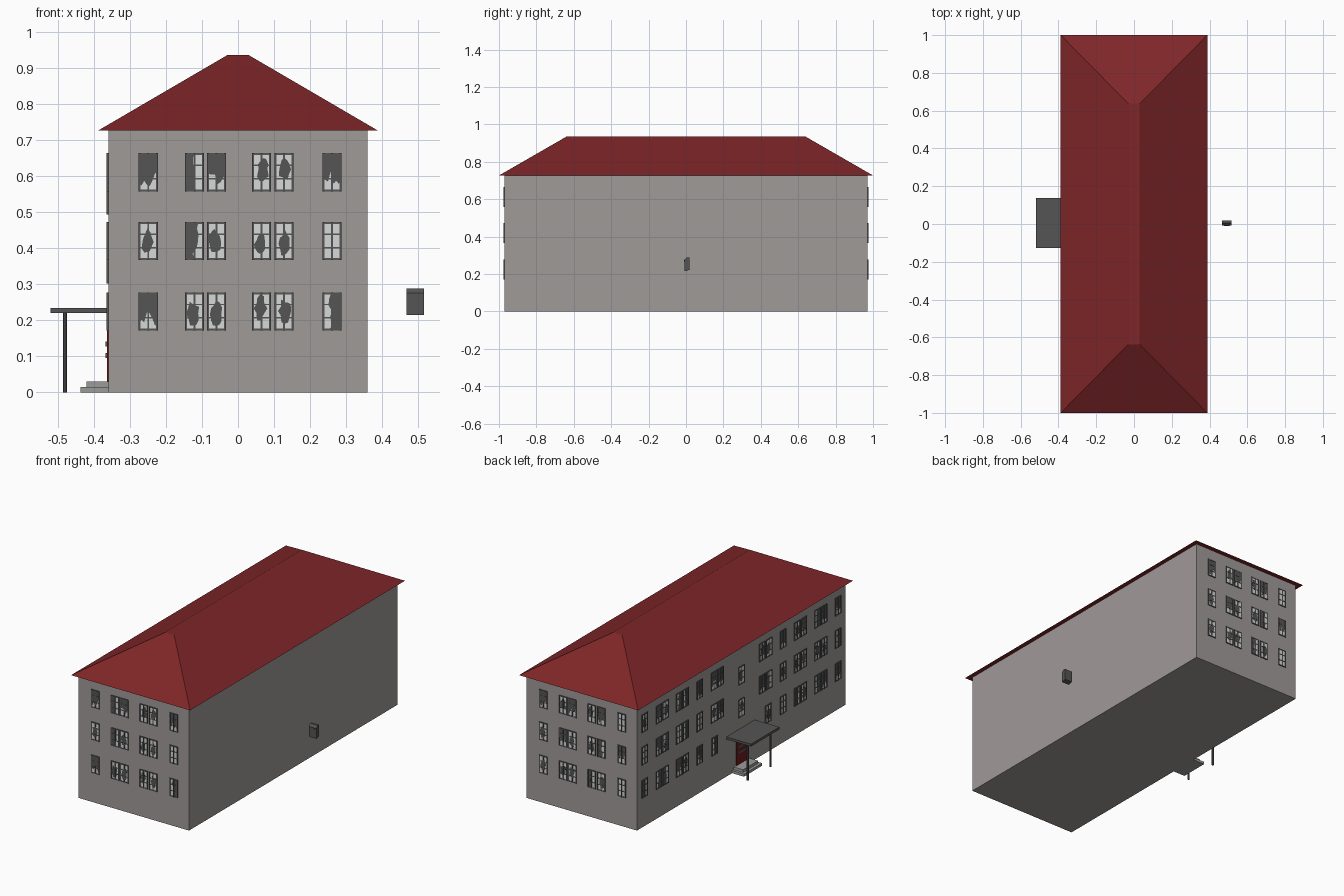
import bpy, bmesh, math, random
from mathutils import Vector

if "Cube" in bpy.data.objects:
    bpy.data.objects.remove(bpy.data.objects["Cube"])
random.seed(4)


def material(name, rgb):
    m = bpy.data.materials.new(name)
    m.diffuse_color = (*rgb, 1)
    m.use_nodes = True
    m.node_tree.nodes["Principled BSDF"].inputs["Base Color"].default_value = m.diffuse_color
    return m


WALL = material("wall_grey", (0.35, 0.325, 0.315))
ROOF = material("roof_red", (0.21, 0.019, 0.021))
DARK = material("dark_grey", (0.09, 0.09, 0.09))
GLASS = material("pale_glass", (0.68, 0.70, 0.70))
DOOR = material("door_red", (0.16, 0.010, 0.010))
STEP = material("step_concrete", (0.33, 0.33, 0.32))


def finish(bm, name, mat):
    bmesh.ops.recalc_face_normals(bm, faces=bm.faces)
    me = bpy.data.meshes.new(name)
    bm.to_mesh(me)
    bm.free()
    me.materials.append(mat)
    ob = bpy.data.objects.new(name, me)
    bpy.context.collection.objects.link(ob)
    return ob


def loft(bm, bottom, top):
    a = [bm.verts.new(p) for p in bottom]
    b = [bm.verts.new(p) for p in top]
    bm.faces.new(a[::-1])
    bm.faces.new(b)
    for i in range(len(a)):
        j = (i + 1) % len(a)
        bm.faces.new((a[i], a[j], b[j], b[i]))


def rect(x0, x1, y0, y1, z):
    return [(x0, y0, z), (x1, y0, z), (x1, y1, z), (x0, y1, z)]


def box(name, x0, x1, y0, y1, z0, z1, mat):
    bm = bmesh.new()
    loft(bm, rect(x0, x1, y0, y1, z0), rect(x0, x1, y0, y1, z1))
    return finish(bm, name, mat)


# main building and hipped roof
box("walls", -0.36, 0.36, -0.97, 0.97, 0, 0.728, WALL)
bm = bmesh.new()
loft(bm, rect(-0.388, 0.388, -1, 1, 0.727), rect(-0.03, 0.03, -0.637, 0.637, 0.936))
finish(bm, "hip_roof", ROOF)

# windows: each wall is (origin, horizontal axis, outward normal)
FRONT = (Vector((0, -0.97, 0)), Vector((1, 0, 0)), Vector((0, -1, 0)))
BACK = (Vector((0, 0.97, 0)), Vector((-1, 0, 0)), Vector((0, 1, 0)))
LEFT = (Vector((-0.36, 0, 0)), Vector((0, -1, 0)), Vector((-1, 0, 0)))
UP = Vector((0, 0, 1))
W, H = 0.053, 0.106
frames, glass = bmesh.new(), bmesh.new()


def plate(bm, wall, pts, depth):
    o, u, n = wall
    base = [o + u * a + UP * b for a, b in pts]
    loft(bm, base, [p + n * depth for p in base])


def square(u0, u1, v0, v1):
    return [(u0, v0), (u1, v0), (u1, v1), (u0, v1)]


def window(wall, cu, cz, kind):
    """kind: F whole glass, H round hole, T top gone, L / R one side gone"""
    l, r, b, t = cu - W / 2, cu + W / 2, cz - H / 2, cz + H / 2
    rnd = random.uniform
    plate(glass, wall, square(l + .001, r - .001, b + .001, t - .001), 0.002)
    # broken area
    if kind == "H":
        hole = []
        dx, dz = rnd(-.006, .006), rnd(-.01, .01)
        for i in range(12):
            a, k = i * math.tau / 12, rnd(0.7, 1.15)
            hole.append((cu + dx + 0.017 * k * math.cos(a), cz + dz + 0.034 * k * math.sin(a)))
        plate(frames, wall, hole, 0.0026)
    elif kind == "T":
        n = 7
        jag = [(l + W * i / n, b + rnd(.012, .055)) for i in range(n + 1)]
        plate(frames, wall, jag + [(r, t), (l, t)], 0.0026)
    elif kind in "LR":
        s = 1 if kind == "L" else -1
        n = 6
        jag = [(cu + s * rnd(-.006, .012), b + H * i / n) for i in range(n + 1)]
        edge = l if s > 0 else r
        plate(frames, wall, jag + [(edge, t), (edge, b)], 0.0026)
    # frame border and glazing bars
    f = 0.0055
    for u0, u1 in ((l, l + f), (r - f, r), (cu - .0025, cu + .0025)):
        plate(frames, wall, square(u0, u1, b, t), 0.0045)
    for v0, v1 in ((b, b + f), (t - f, t), (b + H * .33 - .002, b + H * .33 + .002),
                   (b + H * .68 - .002, b + H * .68 + .002)):
        plate(frames, wall, square(l, r, v0, v1), 0.004)


ROWS = (0.611, 0.42, 0.225)
END_COLUMNS = (-0.249, -0.121, -0.06, 0.065, 0.128, 0.261)
for wall, kinds in ((FRONT, ("TLTHHT", "HLHHHF", "THHHHR")),
                    (BACK, ("THTHTF", "HTHHLT", "HHHLHF"))):
    for cz, row in zip(ROWS, kinds):
        for cu, kind in zip(END_COLUMNS, row):
            window(wall, cu, cz, kind)

# long left wall: symmetric singles and pairs, plus stair windows over the door
for row, cz in enumerate(ROWS):
    for s in (-1, 1):
        columns = [0.90, 0.388]
        for pair in (0.738, 0.55):
            columns += [pair - 0.031, pair + 0.031]
        columns += [0.25] if row == 2 else [0.194, 0.256]
        for c in columns:
            window(LEFT, s * c, cz, random.choice("THHTLRTF"))
for cz in (0.547, 0.355):
    window(LEFT, 0, cz, "H")
finish(frames, "window_frames", DARK)
finish(glass, "window_glass", GLASS)

# entrance door with panel, handles and transom
box("door", -0.364, -0.36, -0.05, 0.05, 0.03, 0.17, DOOR)
box("door_transom", -0.364, -0.36, -0.05, 0.05, 0.17, 0.21, DARK)
for i, z in enumerate((0.102, 0.135)):
    box(f"door_bar_{i}", -0.368, -0.36, -0.04, 0.04, z - 0.007, z + 0.007, DARK)

# entrance steps
box("lower_step", -0.437, -0.36, -0.085, 0.085, 0, 0.015, STEP)
box("upper_step", -0.421, -0.36, -0.07, 0.07, 0.015, 0.031, STEP)

# canopy and its posts
box("canopy", -0.52, -0.36, -0.127, 0.138, 0.22, 0.234, DARK)
for i, y in enumerate((-0.10, 0.11)):
    bpy.ops.mesh.primitive_cylinder_add(vertices=8, radius=0.006, depth=0.22,
                                        location=(-0.48, y, 0.11))
    post = bpy.context.object
    post.name = f"canopy_post_{i}"
    post.data.materials.append(DARK)

# detached letter box with sloping top and slot flap
bm = bmesh.new()
profile = [(-0.008, 0.215), (0.018, 0.222), (0.018, 0.288), (0.004, 0.288), (-0.008, 0.276)]
loft(bm, [(0.467, y, z) for y, z in profile], [(0.516, y, z) for y, z in profile])
finish(bm, "letter_box", DARK)
box("letter_box_slot", 0.477, 0.506, -0.011, 0.0, 0.268, 0.276, DARK)
